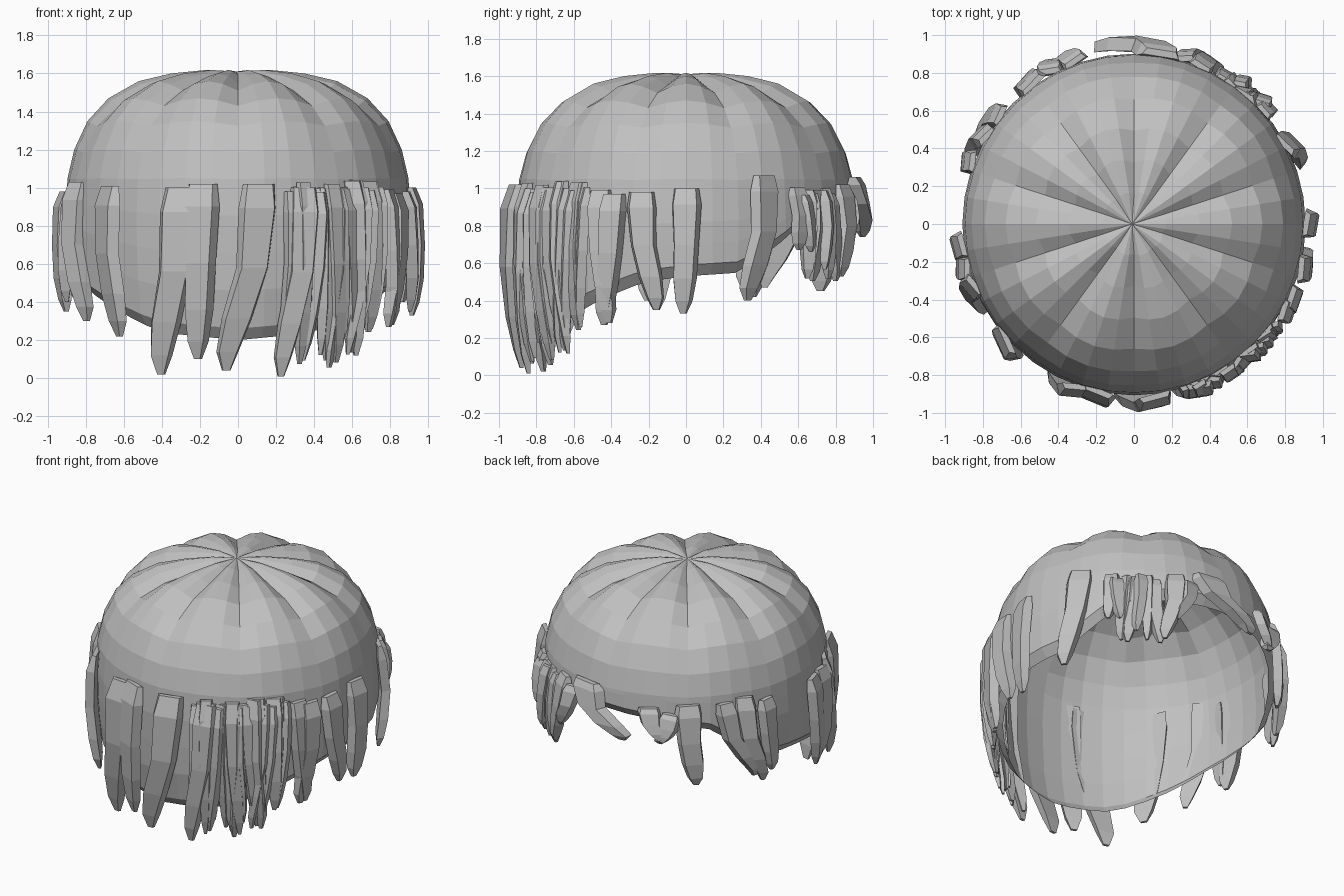
import bpy, bmesh, math, random
from mathutils import Vector

if "Cube" in bpy.data.objects:
    bpy.data.objects.remove(bpy.data.objects["Cube"])

random.seed(7)
hair = bpy.data.materials.new("hair grey")
hair.diffuse_color = (0.53, 0.53, 0.53, 1)
hair.use_nodes = True
hair.node_tree.nodes["Principled BSDF"].inputs["Base Color"].default_value = hair.diffuse_color


def interp(table, v):
    """Piecewise linear lookup in a list of (key, value)."""
    if v <= table[0][0]:
        return table[0][1]
    for (a, fa), (b, fb) in zip(table, table[1:]):
        if v <= b:
            return fa + (fb - fa) * (v - a) / (b - a)
    return table[-1][1]


def polar(deg, r, z):
    """Point at an angle from the front (-y), positive towards +x."""
    a = math.radians(deg)
    return Vector((r * math.sin(a), -r * math.cos(a), z))


def add_object(name, bm):
    bmesh.ops.recalc_face_normals(bm, faces=bm.faces)
    me = bpy.data.meshes.new(name)
    bm.to_mesh(me)
    bm.free()
    me.materials.append(hair)
    ob = bpy.data.objects.new(name, me)
    bpy.context.collection.objects.link(ob)
    return ob


# Cap: pumpkin-like dome, open below, rim low in front and high behind
RIM = [(0, .2), (30, .24), (60, .42), (75, .5), (90, .53), (110, .55),
       (120, .65), (135, .8), (155, .86), (180, .88)]
DOME = [(.17, 1.618), (.35, 1.6), (.52, 1.56), (.68, 1.47), (.79, 1.35),
        (.86, 1.2), (.895, 1.05)]
COLS = 40
bm = bmesh.new()
pole = bm.verts.new((-0.01, 0, 1.61))
columns = []
for i in range(COLS):
    deg = i * 360 / COLS
    rim = interp(RIM, min(deg, 360 - deg))
    dip = (1, .3, 0, .3)[i % 4]
    pts = []
    for k, (r, z) in enumerate(DOME):
        fade = (.5, 1, 1, .8, .5, .25, .1)[k]
        pts.append((r - .025 * dip * fade, z - .05 * dip * fade))
    for t in (.25, .5, .75, 1):
        z = 1.05 + (rim + .06 - 1.05) * t
        pts.append((interp([(.2, .84), (.45, .89), (.8, .91), (1.05, .895)], z), z))
    pts.append((pts[-1][0] - .05, rim))
    columns.append([bm.verts.new(polar(deg, r, z)) for r, z in pts])
for i in range(COLS):
    a, b = columns[i], columns[(i + 1) % COLS]
    bm.faces.new((pole, a[0], b[0]))
    for k in range(len(a) - 1):
        bm.faces.new((a[k], a[k + 1], b[k + 1], b[k]))
add_object("hair_cap", bm)

# Locks: tapered four-sided strands bent over the cap
LOCK_R = [(0, .86), (.3, .91), (.55, .94), (.85, .945), (1.05, .9)]


def lock(name, top, bottom, z0, z1, width, twist=0, out=0, thick=.06):
    """Strand from angle top at z0 to angle bottom at z1."""
    bm = bmesh.new()
    rings = []
    for t, w, swing, th in ((0, .85, 0, .5), (.13, 1, .05, 1), (.45, .85, .2, 1),
                            (.72, .8, .65, 1), (.9, .58, .95, .8), (1, .22, 1, .3)):
        deg = top + (bottom - top) * swing
        z = z0 + (z1 - z0) * t
        c = polar(deg, interp(LOCK_R, z) + out, z)
        side = polar(deg + 90 + twist, width * w / 2, 0)
        depth = polar(deg + twist, thick * th / 2, 0)
        rings.append([bm.verts.new(c + side * sx + depth * sy)
                      for sx, sy in ((-1, -1), (1, -1), (.8, 1), (-.8, 1))])
    for a, b in zip(rings, rings[1:]):
        for k in range(4):
            bm.faces.new((a[k], a[(k + 1) % 4], b[(k + 1) % 4], b[k]))
    bm.faces.new(rings[0])
    bm.faces.new(rings[-1])
    add_object(name, bm)


# Front and side locks: angle at top, at tip, height of top, of tip, width
FRONT = [(-69, -61, 1.03, .3, .15, 20), (-48, -44, 1.01, .22, .21, -18),
         (-19, -28, 1.0, .02, .2, 14), (-12, -14, 1.02, .1, .19, -10),
         (7, -4, 1.02, .04, .2, 8, .015), (22, 15, 1.0, .01, .16, -12, .01),
         (60, 63, .99, .28, .14, 12)]
SIDE = [(75, 80, .98, .35, .16, 10), (65, 61, .97, .27, .15, 6),
        (90, 89, 1.0, .33, .16, -10), (118, 111, 1.07, .4, .17, 18),
        (-83, -80, .98, .35, .15, 8), (-75, -77, .99, .4, .14, -15)]
BACK = [(157, 152, 1.02, .53, .14, -10), (163, 157, .98, .68, .12, 20),
        (200, 206, .97, .75, .15, 15), (209, 205, .94, .74, .15, -20),
        (216, 219, 1.0, .45, .18, 10), (231, 243, 1.0, .47, .14, 15),
        (239, 247, 1.02, .42, .14, -15), (249, 251, .98, .48, .13, 15)]
for group, rows in (("front", FRONT), ("side", SIDE), ("back", BACK)):
    for n, row in enumerate(rows):
        lock(f"{group}_lock_{n + 1}", *row)

# Short lock swept sideways across the back
lock("back_swept_lock", 171, 190, 1.06, .74, .23, out=.015, thick=.07)

# Dense overlapping strands at the front right
for n in range(18):
    a = 18 + n * 2.1
    lock(f"front_cluster_lock_{n + 1}", a, a + random.uniform(-5, 5),
         random.uniform(.97, 1.04), interp([(19, .06), (40, .05), (55, .2)], a)
         + random.uniform(0, .12), random.uniform(.08, .13),
         random.uniform(-38, 38), random.uniform(-.02, .015), .05)

# Dense overlapping strands at the back right
for n in range(8):
    a = 131 + n * 2.4
    lock(f"back_cluster_lock_{n + 1}", a, a + random.uniform(-4, 4),
         random.uniform(.96, 1.04), random.uniform(.5, .68),
         random.uniform(.08, .12), random.uniform(-38, 38),
         random.uniform(-.02, .015), .05)
